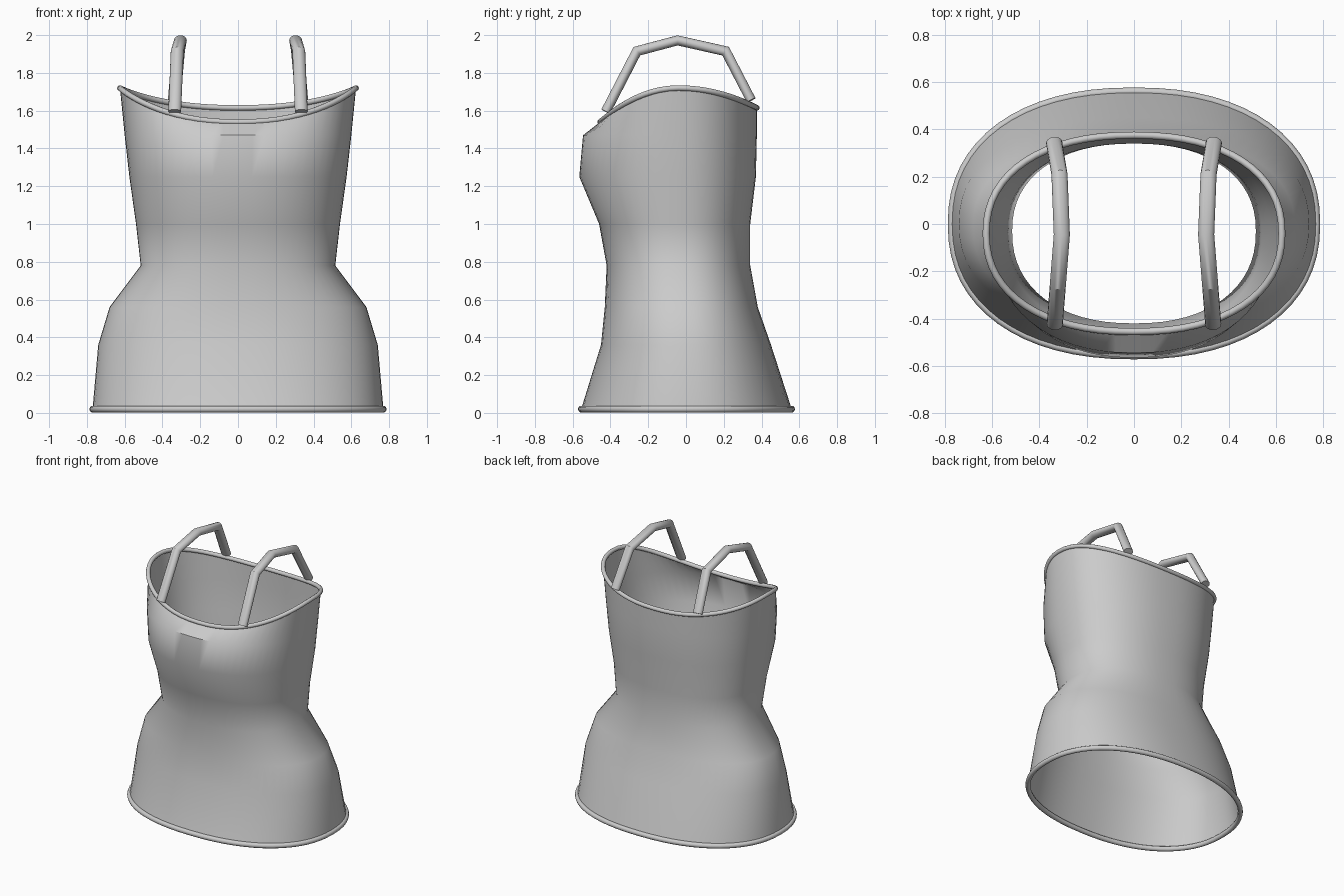
import bpy, bmesh, math
from mathutils import Vector

if "Cube" in bpy.data.objects:
    bpy.data.objects.remove(bpy.data.objects["Cube"])

SEGS = 64
grey = bpy.data.materials.new("light grey cloth")
grey.diffuse_color = (0.6, 0.6, 0.6, 1)
grey.use_nodes = True
grey.node_tree.nodes["Principled BSDF"].inputs["Base Color"].default_value = grey.diffuse_color


def make(name, rings, closed_path=False, caps=False):
    """Skin a list of closed rings into a smooth shaded mesh."""
    bm = bmesh.new()
    vs = [[bm.verts.new(p) for p in r] for r in rings]
    n = len(rings[0])
    for i in range(len(vs) if closed_path else len(vs) - 1):
        a, b = vs[i], vs[(i + 1) % len(vs)]
        for j in range(n):
            k = (j + 1) % n
            bm.faces.new((a[j], a[k], b[k], b[j]))
    if caps:
        bm.faces.new(vs[0][::-1])
        bm.faces.new(vs[-1])
    if closed_path or caps:
        bmesh.ops.recalc_face_normals(bm, faces=bm.faces)
    me = bpy.data.meshes.new(name)
    bm.to_mesh(me)
    bm.free()
    ob = bpy.data.objects.new(name, me)
    bpy.context.collection.objects.link(ob)
    me.materials.append(grey)
    bpy.ops.object.select_all(action='DESELECT')
    ob.select_set(True)
    bpy.context.view_layer.objects.active = ob
    bpy.ops.object.shade_smooth_by_angle(angle=math.radians(45))
    return ob


def oval(half_x, front, back, mid, height, power=2.25):
    """Rounded oval ring; front and back depths differ, height is z of angle."""
    pts = []
    for i in range(SEGS):
        t = 2 * math.pi * i / SEGS
        c, s = math.cos(t), math.sin(t)
        x = math.copysign(abs(c) ** (2 / power), c) * half_x
        u = math.copysign(abs(s) ** (2 / power), s)
        y = mid + u * ((back - mid) if u > 0 else (mid - front))
        pts.append(Vector((x, y, height(u))))
    return pts


def tube(name, path, side_r, thick_r, closed=False, sides=12):
    """Sweep an oval section along a path, keeping its width level."""
    rings, n = [], len(path)
    for i, p in enumerate(path):
        a = path[i - 1] if closed or i else p
        b = path[(i + 1) % n] if closed or i < n - 1 else p
        d0 = (p - a).normalized() if p != a else (b - p).normalized()
        d1 = (b - p).normalized() if b != p else d0
        d = (d0 + d1).normalized()
        side = d.cross(Vector((0, 0, 1))).normalized()
        up = side.cross(d)
        miter = 1 / max(0.5, d.dot(d0))
        rings.append([p + side * side_r * math.cos(w) + up * thick_r * miter * math.sin(w)
                      for w in (2 * math.pi * k / sides for k in range(sides))])
    return make(name, rings, closed, not closed)


# Garment body: z, half width, front y, back y, widest y
sections = [
    (0.02, 0.77, -0.555, 0.56, 0.0),
    (0.36, 0.74, -0.45, 0.45, 0.0),
    (0.56, 0.68, -0.43, 0.38, -0.01),
    (0.78, 0.515, -0.42, 0.34, -0.03),
    (1.00, 0.54, -0.46, 0.34, -0.04),
    (1.25, 0.575, -0.565, 0.37, -0.04),
    (1.47, 0.60, -0.545, 0.375, -0.04),
]
rings = [oval(w, f, b, m, lambda u, z=z: z) for z, w, f, b, m in sections]

# Neckline dips at the front and a little at the back
neckline = oval(0.625, -0.455, 0.375, -0.04,
                lambda u: 1.72 - (0.18 if u < 0 else 0.105) * u * u)
make("body", rings + [neckline])

# Rolled edges
tube("neckline_binding", neckline, 0.015, 0.015, closed=True, sides=10)
tube("hem_binding", rings[0], 0.017, 0.018, closed=True, sides=10)

# Shoulder straps
strap = [(0.335, -0.425, 1.595), (0.322, -0.26, 1.915), (0.305, -0.045, 1.972),
         (0.315, 0.21, 1.915), (0.338, 0.345, 1.655)]
for name, s in (("right_strap", 1), ("left_strap", -1)):
    tube(name, [Vector((s * x, y, z)) for x, y, z in strap], 0.034, 0.026, sides=16)
